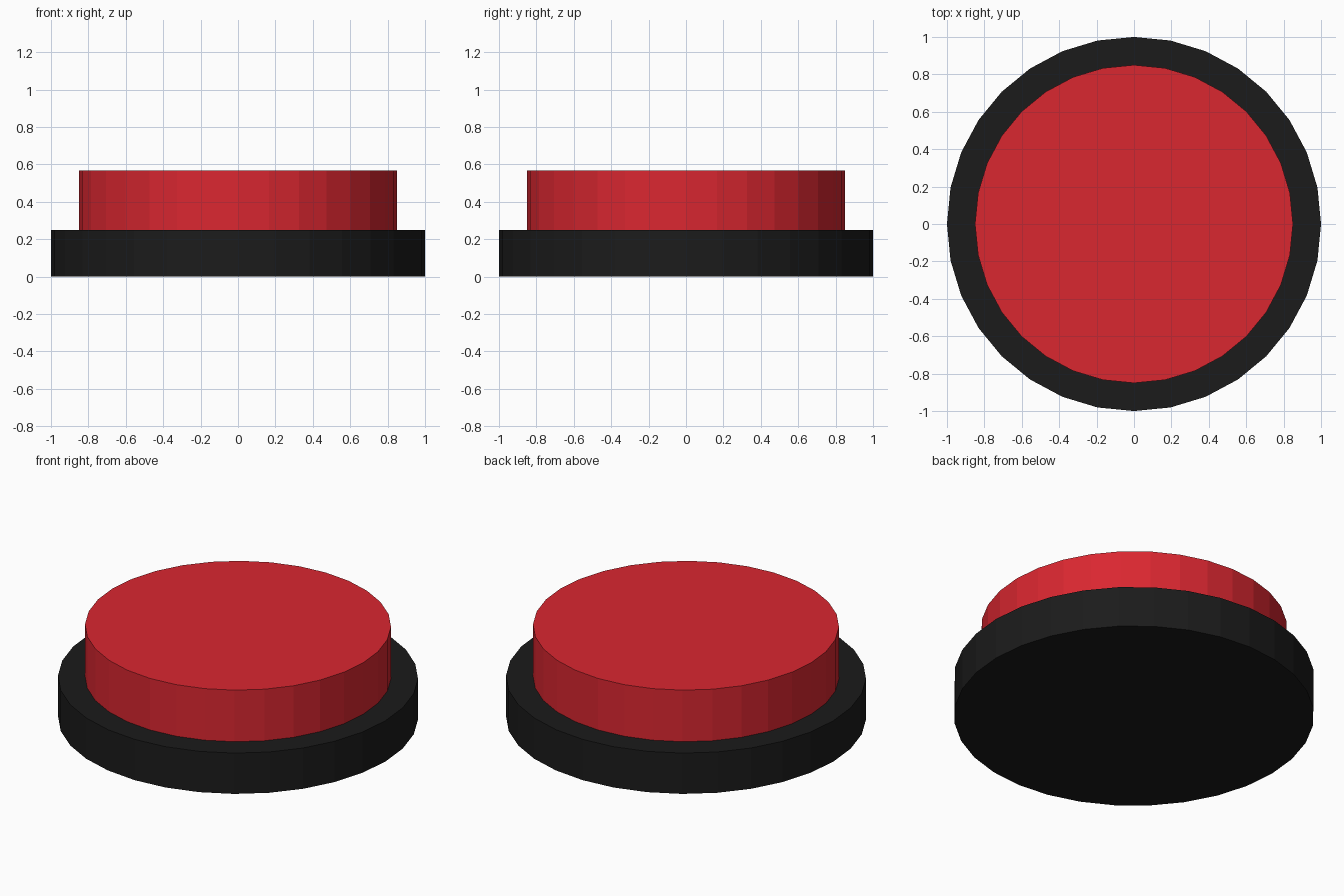
import bpy

if "Cube" in bpy.data.objects:
    bpy.data.objects.remove(bpy.data.objects["Cube"])


def material(name, color):
    mat = bpy.data.materials.new(name)
    mat.diffuse_color = (*color, 1.0)
    mat.use_nodes = True
    mat.node_tree.nodes["Principled BSDF"].inputs["Base Color"].default_value = mat.diffuse_color
    return mat


def disc(name, radius, bottom, top, mat):
    bpy.ops.mesh.primitive_cylinder_add(
        vertices=32, radius=radius, depth=top - bottom,
        location=(0, 0, (bottom + top) / 2))
    obj = bpy.context.object
    obj.name = name
    obj.data.materials.append(mat)
    return obj


# Black housing and the red push cap standing on it
disc("base", 1.0, 0.0, 0.25, material("black_plastic", (0.011, 0.011, 0.011)))
disc("push_cap", 0.85, 0.25, 0.566, material("red_plastic", (0.7, 0.02, 0.03)))
